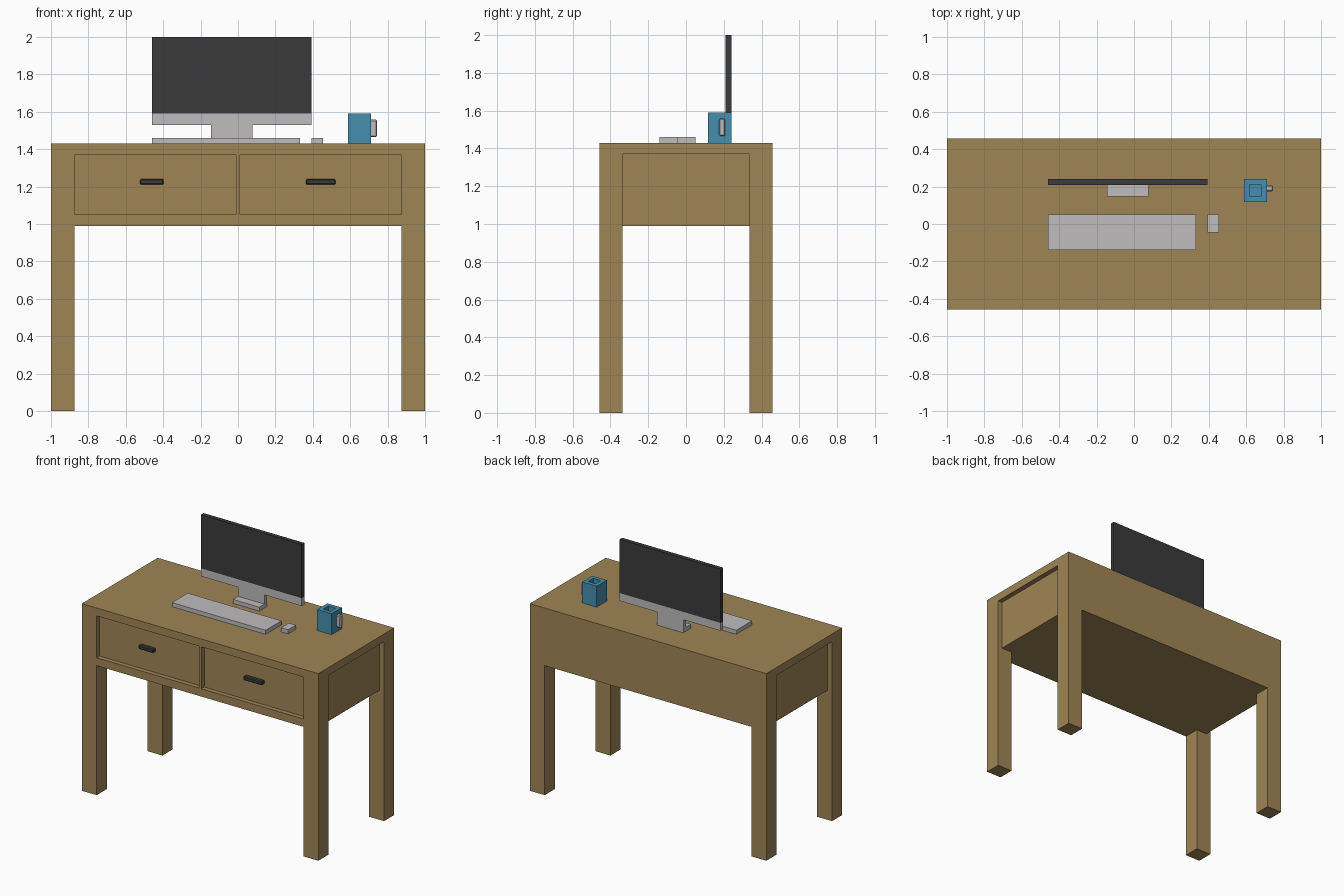
import bpy

if "Cube" in bpy.data.objects:
    bpy.data.objects.remove(bpy.data.objects["Cube"], do_unlink=True)


def material(name, rgb):
    m = bpy.data.materials.new(name)
    m.use_nodes = True
    m.diffuse_color = (*rgb, 1)
    bsdf = next(n for n in m.node_tree.nodes if n.type == 'BSDF_PRINCIPLED')
    bsdf.inputs["Base Color"].default_value = (*rgb, 1)
    return m


wood = material("wood", (0.352, 0.235, 0.093))
dark = material("dark plastic", (0.044, 0.044, 0.045))
grey = material("light grey", (0.52, 0.505, 0.515))
blue = material("mug blue", (0.061, 0.275, 0.434))


def apply_modifier(ob, mod):
    bpy.context.view_layer.objects.active = ob
    bpy.ops.object.modifier_apply(modifier=mod.name)


def box(name, x, y, z, mat, bevel=0):
    """Box spanning the (low, high) ranges x, y and z."""
    bpy.ops.mesh.primitive_cube_add(size=1, location=[sum(r) / 2 for r in (x, y, z)])
    ob = bpy.context.object
    ob.name = ob.data.name = name
    ob.scale = [r[1] - r[0] for r in (x, y, z)]
    bpy.ops.object.transform_apply(location=True, rotation=False, scale=True)
    ob.data.materials.append(mat)
    if bevel:
        mod = ob.modifiers.new("bevel", 'BEVEL')
        mod.width, mod.segments = bevel, 1
        apply_modifier(ob, mod)
    return ob


def cut(ob, x, y, z):
    """Carve a box-shaped space out of ob."""
    cutter = box("cutter", x, y, z, ob.data.materials[0])
    cutter.hide_render = True
    mod = ob.modifiers.new("cut", 'BOOLEAN')
    mod.operation, mod.solver, mod.object = 'DIFFERENCE', 'EXACT', cutter
    apply_modifier(ob, mod)
    bpy.data.objects.remove(cutter, do_unlink=True)


# Desk: one block, hollowed between the legs
W, D, TOP = 1.0, 0.458, 1.43
LX, LY, APRON = 0.874, 0.335, 0.99
desk = box("desk", (-W, W), (-D, D), (0, TOP), wood)
cut(desk, (-LX, LX), (-1, 1), (-0.5, APRON))
cut(desk, (-2, 2), (-LY, LY), (-0.5, APRON))

# Recessed drawer fronts and side panels
for s in (-1, 1):
    cut(desk, sorted((s * 0.011, s * LX)), (-1, -D + 0.035), (1.05, 1.37))
    cut(desk, sorted((s * (W - 0.037), s * 2)), (-LY, LY), (0.9, 1.37))

# Drawer handles
for name, x in (("left_drawer_handle", (0.364, 0.522)),
                ("right_drawer_handle", (-0.524, -0.397))):
    box(name, x, (-0.457, -0.421), (1.21, 1.24), dark, 0.006)

# Monitor and stand
box("monitor_screen", (-0.46, 0.393), (0.208, 0.24), (1.59, 2.0), dark)
box("monitor_chin", (-0.46, 0.393), (0.208, 0.24), (1.53, 1.59), grey)
box("monitor_neck", (-0.145, 0.077), (0.208, 0.24), (1.46, 1.53), grey)
box("monitor_foot", (-0.145, 0.077), (0.147, 0.24), (TOP, 1.46), grey)

# Keyboard and mouse
box("keyboard", (-0.46, 0.332), (-0.14, 0.05), (TOP, 1.461), grey)
box("mouse", (0.394, 0.455), (-0.045, 0.05), (TOP, 1.461), grey)

# Square mug with a hollow and a side handle
mug = box("mug", (0.587, 0.71), (0.117, 0.24), (TOP, 1.59), blue)
cut(mug, (0.617, 0.68), (0.147, 0.21), (1.46, 1.7))
box("mug_handle", (0.705, 0.743), (0.175, 0.207), (1.465, 1.558), grey, 0.006)
